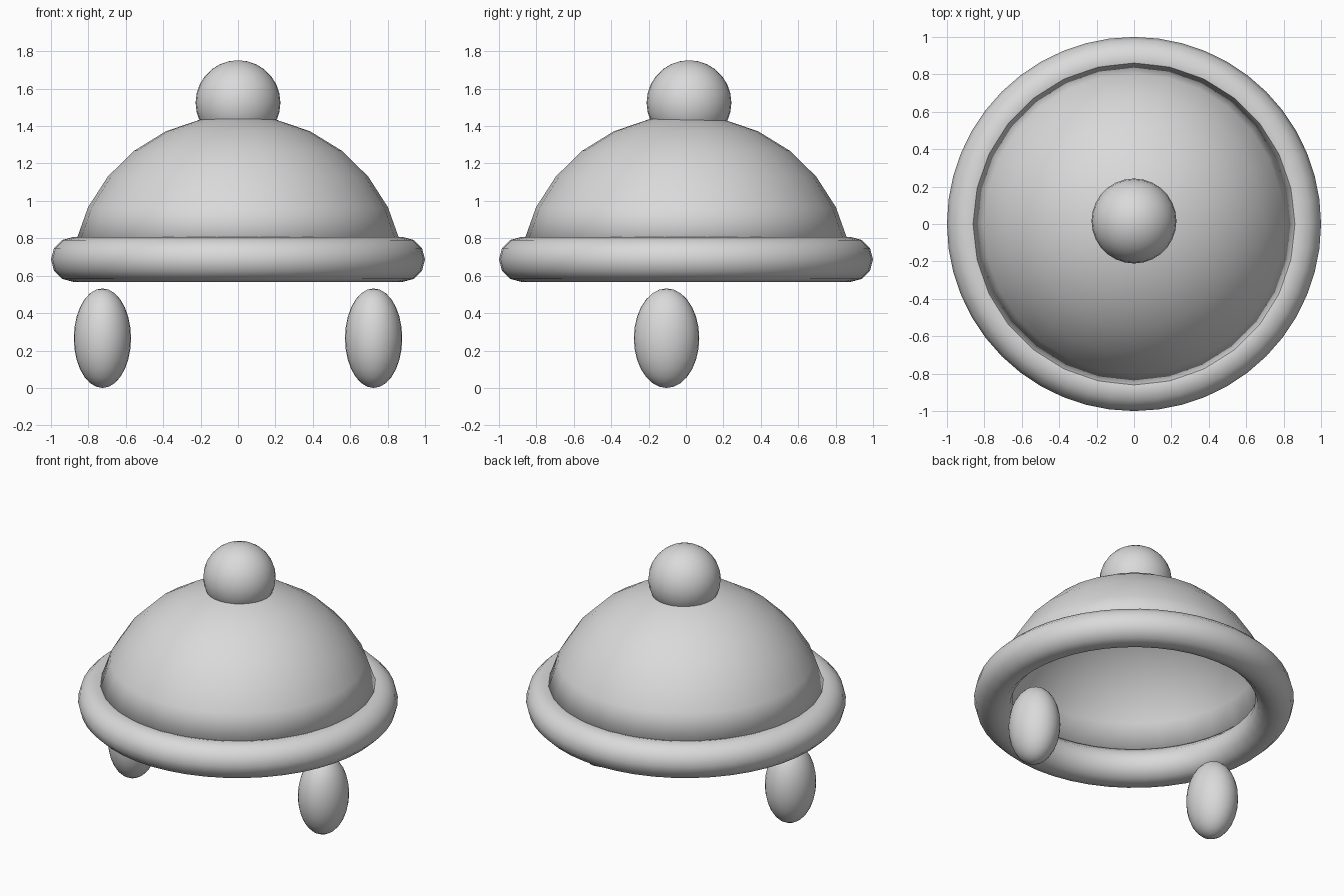
import bpy, bmesh, math
from mathutils import Matrix, Vector

if "Cube" in bpy.data.objects:
    bpy.data.objects.remove(bpy.data.objects["Cube"])

grey = bpy.data.materials.new("light_grey")
grey.diffuse_color = (0.7, 0.7, 0.7, 1.0)
grey.use_nodes = True
grey.node_tree.nodes["Principled BSDF"].inputs["Base Color"].default_value = grey.diffuse_color


def add_object(name, bm):
    """Turn a bmesh into a smooth shaded grey object."""
    for f in bm.faces:
        f.smooth = True
    mesh = bpy.data.meshes.new(name)
    bm.to_mesh(mesh)
    bm.free()
    mesh.materials.append(grey)
    obj = bpy.data.objects.new(name, mesh)
    bpy.context.collection.objects.link(obj)
    return obj


def ellipsoid(name, center, radii, segments, rings, cut=None):
    """UV ellipsoid; with cut, the part below that unit height is removed."""
    bm = bmesh.new()
    bmesh.ops.create_uvsphere(bm, u_segments=segments, v_segments=rings, radius=1.0)
    if cut is not None:
        low = [v for v in bm.verts if v.co.z < cut]
        bmesh.ops.delete(bm, geom=low, context='VERTS')
    bm.transform(Matrix.Translation(center) @ Matrix.Diagonal((*radii, 1.0)))
    return add_object(name, bm)


def ring(name, z, major, minor, segments, sides):
    """Torus lying flat around the z axis."""
    bm = bmesh.new()
    loops = []
    for i in range(segments):
        a = 2 * math.pi * i / segments
        loop = []
        for j in range(sides):
            b = 2 * math.pi * j / sides
            r = major + minor * math.cos(b)
            loop.append(bm.verts.new((r * math.cos(a), r * math.sin(a), z + minor * math.sin(b))))
        loops.append(loop)
    for i in range(segments):
        here, nxt = loops[i], loops[(i + 1) % segments]
        for j in range(sides):
            k = (j + 1) % sides
            bm.faces.new((here[j], nxt[j], nxt[k], here[k]))
    return add_object(name, bm)


# Hollow hat crown with a thin wall
crown = ellipsoid("crown_dome", Vector((0, 0, 0.588)), (0.89, 0.89, 0.87), 28, 14, cut=0.15)
wall = crown.modifiers.new("wall", 'SOLIDIFY')
wall.thickness = 0.025
wall.offset = -1

# Rolled brim
ring("rolled_brim", 0.687, 0.88, 0.12, 48, 12)

# Pompom on top
ellipsoid("pompom", Vector((0, 0.016, 1.525)), (0.227, 0.227, 0.227), 28, 14)

# Hanging ear bobbles, mirrored left and right
for side, label in ((-1, "left"), (1, "right")):
    ellipsoid(label + "_ear_bobble", Vector((side * 0.725, -0.104, 0.266)), (0.153, 0.175, 0.266), 28, 14)
